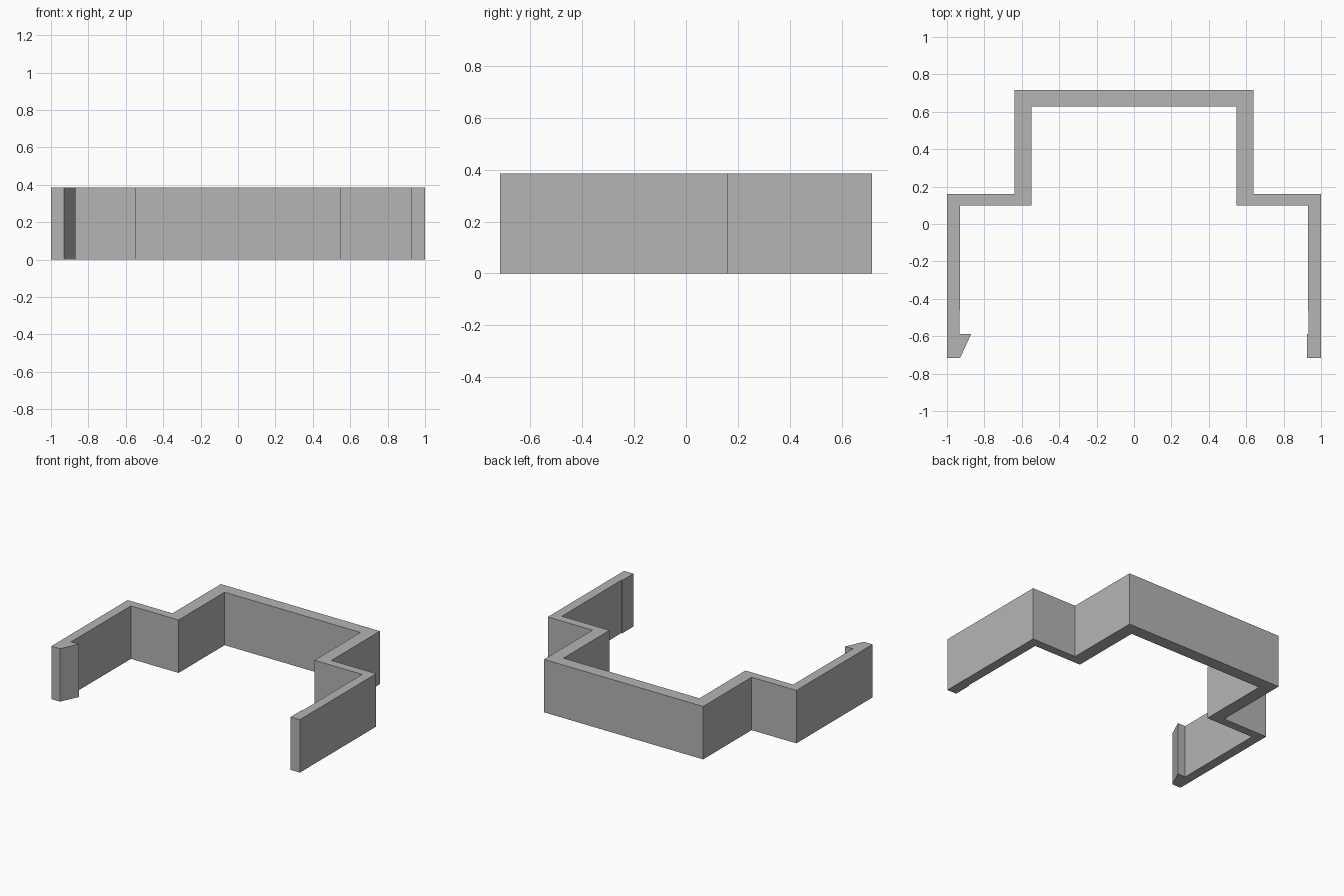
import bpy
import bmesh

cube = bpy.data.objects.get("Cube")
if cube:
    bpy.data.objects.remove(cube, do_unlink=True)

HEIGHT = 0.385
HALF_DEPTH = 0.717

grey = bpy.data.materials.new("plain grey")
grey.use_nodes = True
colour = (0.46, 0.46, 0.46, 1)
grey.diffuse_color = colour
grey.node_tree.nodes["Principled BSDF"].inputs["Base Color"].default_value = colour

# Half outlines of the stepped band, from the arm end to the back
outer = [(1, -HALF_DEPTH), (1, 0.16), (0.64, 0.16), (0.64, HALF_DEPTH)]
inner = [(0.93, 0.098), (0.547, 0.098), (0.547, 0.627)]

# Arm ends: a full hook on the right, a slight lip on the left
right_hook = [(-0.93, -HALF_DEPTH), (-0.87, -0.587), (-0.932, -0.587)]
left_lip = [(0.932, -0.587), (0.925, -0.587), (0.925, -HALF_DEPTH)]


def mirrored(points):
    return [(-x, y) for x, y in points]


# Closed outline, walked along the outside and back along the inside
outline = (outer + mirrored(outer)[::-1] + right_hook
           + mirrored(inner) + inner[::-1] + left_lip)

# Band raised from its outline
bm = bmesh.new()
base = bm.faces.new([bm.verts.new((x, y, 0)) for x, y in outline])
raised = bmesh.ops.extrude_face_region(bm, geom=[base], use_keep_orig=True)
top = [v for v in raised["geom"] if isinstance(v, bmesh.types.BMVert)]
bmesh.ops.translate(bm, verts=top, vec=(0, 0, HEIGHT))
bmesh.ops.recalc_face_normals(bm, faces=bm.faces[:])

mesh = bpy.data.meshes.new("stepped_clip_band")
bm.to_mesh(mesh)
bm.free()
mesh.materials.append(grey)
band = bpy.data.objects.new("stepped_clip_band", mesh)
bpy.context.collection.objects.link(band)
